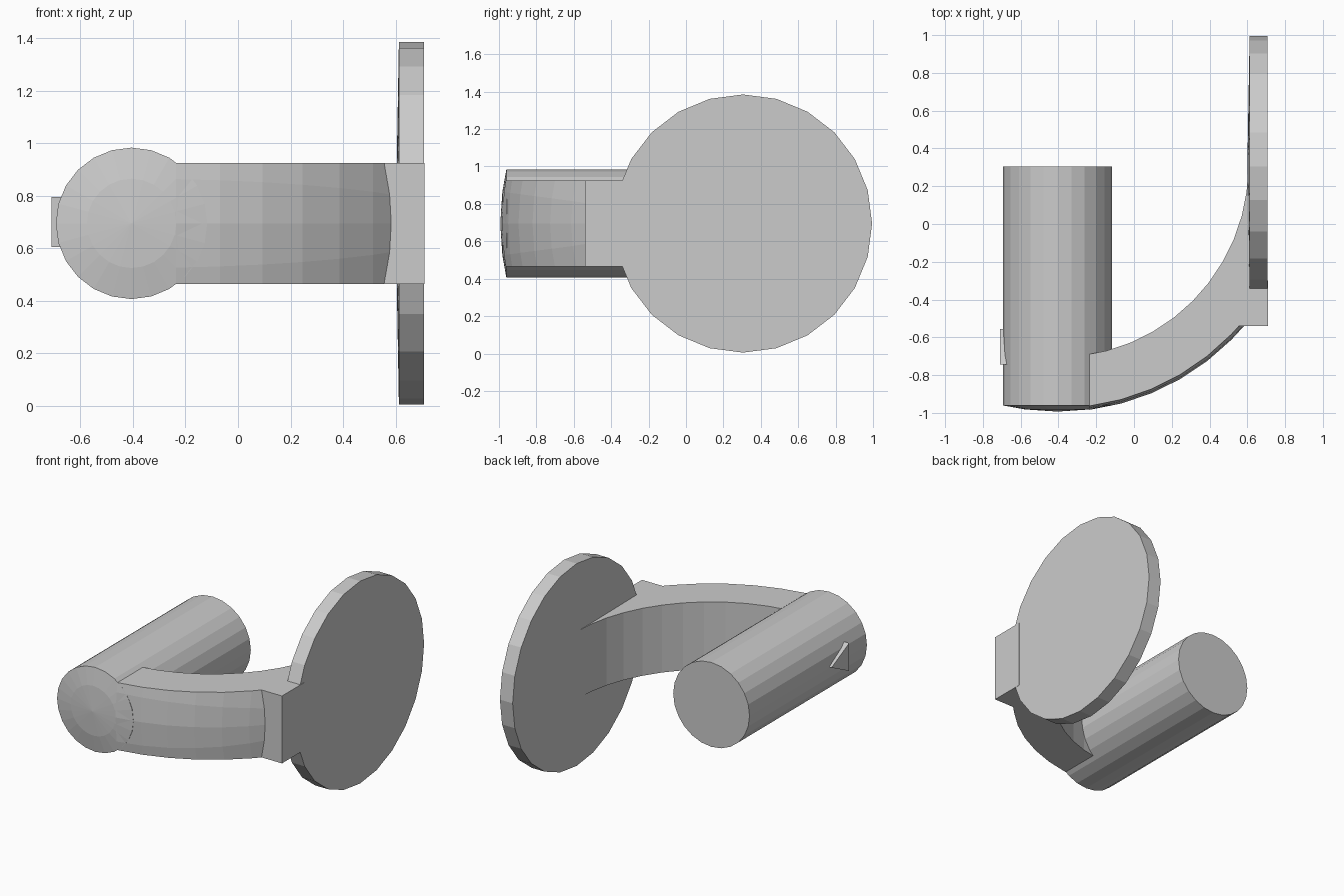
import bpy, bmesh
from math import sin, cos, asin, sqrt, pi, radians

if "Cube" in bpy.data.objects:
    bpy.data.objects.remove(bpy.data.objects["Cube"])

CX, CY, CZ = -0.405, 0.305, 0.695   # centre shared by the spherical outside and inner bend
R, RI, H = 1.30, 1.01, 0.23         # outer radius, inner radius, half height of arm


def finish(bm, name):
    bmesh.ops.recalc_face_normals(bm, faces=bm.faces)
    me = bpy.data.meshes.new(name)
    bm.to_mesh(me)
    bm.free()
    ob = bpy.data.objects.new(name, me)
    bpy.context.collection.objects.link(ob)
    return ob


def lathe(name, profile, place, n=24):
    """Spin (radius, distance) pairs; radius 0 makes a pole."""
    bm = bmesh.new()
    rings = []
    for r, d in profile:
        count = n if r > 0 else 1
        rings.append([bm.verts.new(place(r * cos(2 * pi * i / n), r * sin(2 * pi * i / n), d))
                      for i in range(count)])
    for a, b in zip(rings, rings[1:]):
        for i in range(n):
            j = (i + 1) % n
            quad = [a[i % len(a)], a[j % len(a)], b[j % len(b)], b[i % len(b)]]
            bm.faces.new(list(dict.fromkeys(quad)))
    return finish(bm, name)


# Round plate facing sideways, with a very shallow cone on the inner side
lathe("round_plate", [(0, 0.60), (0.69, 0.612), (0.69, 0.708), (0, 0.708)],
      lambda a, b, d: (d, CY + a, CZ + b))

# Handle cylinder with a gently domed front end
dome = [(r, CY - sqrt(R * R - r * r) + 0.002) for r in (0.288, 0.17, 0)]
lathe("handle", [(0, CY), (0.288, CY)] + dome, lambda a, b, d: (CX + a, d, CZ + b))

# Curved arm: spherical outside, upright inner wall, square foot at the plate
bm = bmesh.new()
vert = lambda x, y, z: bm.verts.new((x, y, CZ + z))
outer = []
for k in range(1, 7):
    t = radians(7.5 * k)
    rho = R * cos(t)
    lim = asin(H / rho)
    outer.append([vert(CX + R * sin(t), CY - rho * cos(p), rho * sin(p))
                  for p in (-lim, -radians(7.5), 0, radians(7.5), lim)])
front = 0.845
outer.append([vert(CX + sqrt(R * R - front * front - z * z), CY - front, z)
              for z in (-H, -0.11, 0, 0.11, H)])
path = [(0.71, CY - front), (0.71, -0.30), (0.66, -0.28), (0.66, CY)]
path += [(CX + RI * sin(radians(7.5 * k)), CY - RI * cos(radians(7.5 * k)))
         for k in range(12, 0, -1)]
wall = [(vert(x, y, -H), vert(x, y, H)) for x, y in path]
for a, b in zip(outer, outer[1:]):
    for i in range(4):
        bm.faces.new((a[i], b[i], b[i + 1], a[i + 1]))
for a, b in zip(wall, wall[1:]):
    bm.faces.new((a[0], b[0], b[1], a[1]))
bm.faces.new(outer[-1] + [wall[0][1], wall[0][0]])
bm.faces.new(outer[0] + [wall[-1][1], wall[-1][0]])
for i, j in ((0, 0), (4, 1)):
    bm.faces.new([c[i] for c in outer] + [w[j] for w in wall])
finish(bm, "curved_arm")

# Small triangular marker on the outer side of the handle
bm = bmesh.new()
tri = [(-0.745, 0.605), (-0.745, 0.795), (-0.555, 0.70)]
out, inn = [[bm.verts.new((x, y, z)) for y, z in tri] for x in (-0.71, -0.62)]
bm.faces.new(out)
bm.faces.new(inn)
for i in range(3):
    j = (i + 1) % 3
    bm.faces.new((out[i], out[j], inn[j], inn[i]))
finish(bm, "triangle_marker")
